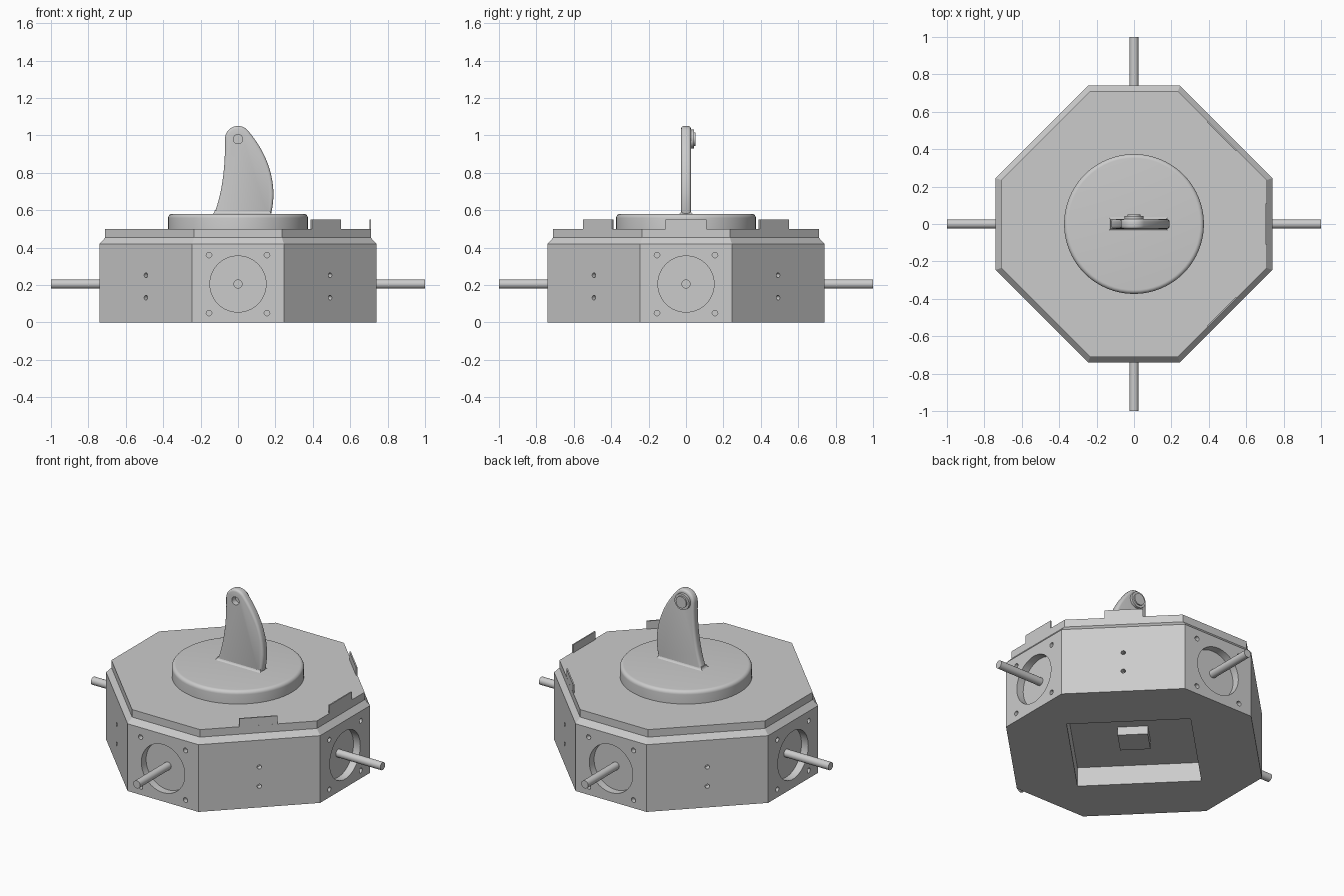
import bpy
import bmesh
from math import sin, cos, pi, radians
from mathutils import Matrix, Vector

old = bpy.data.objects.get("Cube")
if old:
    bpy.data.objects.remove(old, do_unlink=True)

grey = bpy.data.materials.new("plain_grey")
grey.use_nodes = True
grey.diffuse_color = (0.6, 0.6, 0.6, 1)
grey.node_tree.nodes["Principled BSDF"].inputs["Base Color"].default_value = (0.6, 0.6, 0.6, 1)


def finish(name, bm):
    bmesh.ops.recalc_face_normals(bm, faces=bm.faces)
    mesh = bpy.data.meshes.new(name)
    bm.to_mesh(mesh)
    bm.free()
    mesh.materials.append(grey)
    ob = bpy.data.objects.new(name, mesh)
    bpy.context.collection.objects.link(ob)
    return ob


def activate(ob):
    bpy.ops.object.select_all(action='DESELECT')
    ob.select_set(True)
    bpy.context.view_layer.objects.active = ob


def smooth(ob):
    activate(ob)
    bpy.ops.object.shade_smooth_by_angle(angle=radians(32))


def loft(bm, rings):
    """Skin matching rings of points and cap both ends."""
    loops = [[bm.verts.new(p) for p in ring] for ring in rings]
    n = len(loops[0])
    for a, b in zip(loops, loops[1:]):
        for i in range(n):
            j = (i + 1) % n
            bm.faces.new((a[i], a[j], b[j], b[i]))
    bm.faces.new(loops[0][::-1])
    bm.faces.new(loops[-1])


def circle(r, z, n=64):
    return [(r * cos(2 * pi * i / n), r * sin(2 * pi * i / n), z) for i in range(n)]


def rod(bm, start, end, r, n=32):
    a, b = Vector(start), Vector(end)
    turn = (b - a).to_track_quat('Z', 'Y').to_matrix().to_4x4()
    bmesh.ops.create_cone(bm, cap_ends=True, segments=n, radius1=r, radius2=r,
                          depth=(b - a).length, matrix=Matrix.Translation((a + b) / 2) @ turn)


def cut(ob, cutter):
    cutter.hide_render = True
    mod = ob.modifiers.new("cut", 'BOOLEAN')
    mod.object = cutter
    mod.solver = 'EXACT'
    activate(ob)
    bpy.ops.object.modifier_apply(modifier=mod.name)
    bpy.data.objects.remove(cutter, do_unlink=True)


def octagon(far, near, z):
    ring = []
    for k in range(4):
        turn = Matrix.Rotation(k * pi / 2, 3, 'Z')
        ring += [turn @ Vector((far, -near, z)), turn @ Vector((far, near, z))]
    return ring


def curve(a, c, b, n=10):
    """Quadratic curve from a to b, leaving out b."""
    return [tuple((1 - t) ** 2 * p + 2 * t * (1 - t) * q + t * t * r
                  for p, q, r in zip(a, c, b)) for t in (i / n for i in range(n))]


# Octagonal housing with chamfered lid
AXLE = 0.205
bm = bmesh.new()
loft(bm, [octagon(0.74, 0.245, 0), octagon(0.74, 0.245, 0.42),
          octagon(0.71, 0.235, 0.453), octagon(0.71, 0.235, 0.5)])
housing = finish("housing", bm)

# Port recesses, screw holes and underside bay
bm = bmesh.new()
for k in range(4):
    turn = Matrix.Rotation(k * pi / 2, 3, 'Z')
    rod(bm, turn @ Vector((0.693, 0, AXLE)), turn @ Vector((0.8, 0, AXLE)), 0.15, 64)
    for side in (-0.155, 0.155):
        for up in (-0.155, 0.155):
            rod(bm, turn @ Vector((0.71, side, AXLE + up)),
                turn @ Vector((0.8, side, AXLE + up)), 0.015, 16)
    diagonal = Matrix.Rotation(k * pi / 2 + pi / 4, 3, 'Z')
    for z in (0.132, 0.252):
        rod(bm, diagonal @ Vector((0.66, 0, z)), diagonal @ Vector((0.76, 0, z)), 0.013, 16)
loft(bm, [circle(0.498, -0.1, 4), circle(0.498, 0.12, 4)])
cut(housing, finish("housing_cutter", bm))
smooth(housing)

# Block on the ceiling of the bay
bm = bmesh.new()
loft(bm, [circle(0.122, 0.068, 4), circle(0.122, 0.13, 4)])
finish("bay_block", bm)

# Four axle rods
for k, name in enumerate(("left", "back", "right", "front")):
    turn = Matrix.Rotation(k * pi / 2, 3, 'Z')
    bm = bmesh.new()
    rod(bm, turn @ Vector((0.68, 0, AXLE)), turn @ Vector((1, 0, AXLE)), 0.024)
    smooth(finish(name + "_rod", bm))

# Three thin tabs standing on the lid edge
for name, angle, dist in (("front_tab", -pi / 4, 0.668), ("side_tab", 0, 0.71),
                          ("back_tab", pi / 4, 0.668)):
    bm = bmesh.new()
    bmesh.ops.create_cube(bm, size=1, matrix=Matrix.Rotation(angle, 4, 'Z')
                          @ Matrix.Translation((dist - 0.004, 0, 0.52))
                          @ Matrix.Diagonal((0.008, 0.22, 0.06, 1)))
    finish(name, bm)

# Round turntable with a rolled top edge
bm = bmesh.new()
edge = [circle(0.352 + 0.022 * cos(a), 0.558 + 0.022 * sin(a))
        for a in (i * pi / 12 for i in range(7))]
loft(bm, [circle(0.374, 0.49)] + edge)
smooth(finish("turntable", bm))

# Curved fin
TOP = 0.98
arc = [(0.07 * cos(a), TOP + 0.07 * sin(a))
       for a in (radians(40 + 10 * i) for i in range(14))]
outline = (curve((-0.07, TOP), (-0.065, 0.73), (-0.135, 0.56))
           + [(-0.135, 0.56)]
           + curve((0.172, 0.56), (0.19, 0.63), (0.19, 0.69), 5)
           + curve((0.19, 0.69), (0.185, 0.87), arc[0])
           + arc)
bm = bmesh.new()
loft(bm, [[(x, y, z) for x, z in outline] for y in (-0.026, 0.026)])
fin = finish("fin", bm)
bevel = fin.modifiers.new("round", 'BEVEL')
bevel.width = 0.014
bevel.segments = 3
bevel.limit_method = 'ANGLE'
bevel.angle_limit = radians(60)
activate(fin)
bpy.ops.object.modifier_apply(modifier=bevel.name)
bm = bmesh.new()
rod(bm, (0, -0.1, TOP), (0, 0.01, TOP), 0.025)
cut(fin, finish("fin_cutter", bm))
smooth(fin)

# Fillet where the fin meets the turntable
bm = bmesh.new()
rings = []
for i in range(6):
    a = i * pi / 10
    grow, z = 0.018 * (1 - sin(a)), 0.578 + 0.02 * (1 - cos(a))
    hx, hy = 0.148 + grow, 0.025 + grow
    rings.append([(0.023 + sx * hx, sy * hy, z)
                  for sx, sy in ((-1, -1), (1, -1), (1, 1), (-1, 1))])
loft(bm, rings)
smooth(finish("fin_fillet", bm))

# Stepped boss on the back of the fin
bm = bmesh.new()
rod(bm, (0, 0.015, TOP), (0, 0.042, TOP), 0.05)
rod(bm, (0, 0.03, TOP), (0, 0.05, TOP), 0.036)
smooth(finish("fin_boss", bm))
